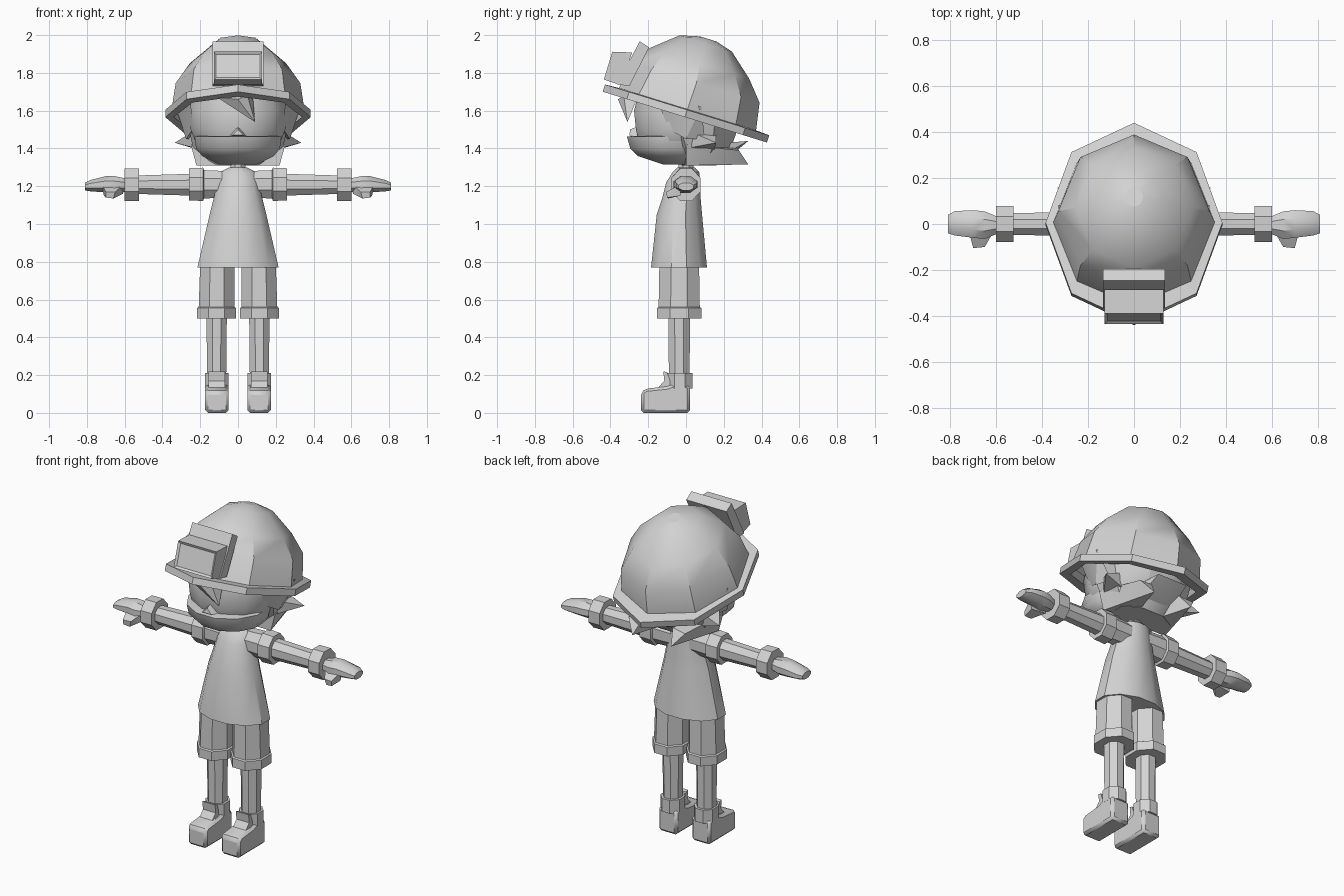
import bpy, bmesh, math
from mathutils import Matrix, Vector

cube = bpy.data.objects.get("Cube")
if cube:
    bpy.data.objects.remove(cube, do_unlink=True)

grey = bpy.data.materials.new("plain_grey")
grey.use_nodes = True
grey.diffuse_color = (0.65, 0.65, 0.65, 1)
grey.node_tree.nodes["Principled BSDF"].inputs["Base Color"].default_value = (0.65, 0.65, 0.65, 1)


def finish(name, bm, matrix=None, bevel=0, angle=35):
    """Turn a bmesh into a shaded object."""
    bmesh.ops.recalc_face_normals(bm, faces=bm.faces)
    if matrix:
        bm.transform(matrix)
    mesh = bpy.data.meshes.new(name)
    bm.to_mesh(mesh)
    bm.free()
    mesh.materials.append(grey)
    obj = bpy.data.objects.new(name, mesh)
    bpy.context.collection.objects.link(obj)
    bpy.ops.object.select_all(action='DESELECT')
    obj.select_set(True)
    bpy.context.view_layer.objects.active = obj
    bpy.ops.object.shade_smooth_by_angle(angle=math.radians(angle))
    if bevel:
        mod = obj.modifiers.new("soft_edges", 'BEVEL')
        mod.width, mod.segments = bevel, 1
    return obj


def loft(name, rings, n=8, axis='Z', half=True, caps=True, cyclic=False, side=1, matrix=None):
    """Skin rings (position, centre a, centre b, radius a, radius b) along an axis."""
    bm = bmesh.new()
    grow = 1 / math.cos(math.pi / n) if half else 1
    loops = []
    for p, ca, cb, ra, rb in rings:
        loop = []
        for i in range(n):
            t = math.tau * (i + 0.5 * half) / n
            a, b = ca + ra * grow * math.cos(t), cb + rb * grow * math.sin(t)
            co = (a, b, p) if axis == 'Z' else (p, a, b)
            loop.append(bm.verts.new((co[0] * side, co[1], co[2])))
        loops.append(loop)
    pairs = list(zip(loops, loops[1:]))
    if cyclic:
        pairs.append((loops[-1], loops[0]))
    for lo, hi in pairs:
        for i in range(n):
            j = (i + 1) % n
            bm.faces.new((lo[i], lo[j], hi[j], hi[i]))
    if caps:
        bm.faces.new(loops[0])
        bm.faces.new(loops[-1])
    return finish(name, bm, matrix)


def hull(name, points, side=1):
    """Convex solid around a few points."""
    bm = bmesh.new()
    for x, y, z in points:
        bm.verts.new((x * side, y, z))
    bmesh.ops.convex_hull(bm, input=bm.verts)
    return finish(name, bm, angle=25)


def prism(name, profile, x0, x1, bevel=0, recess=None):
    """Extrude a y-z outline across x; optionally sink the foremost face."""
    bm = bmesh.new()
    face = bm.faces.new([bm.verts.new((x0, y, z)) for y, z in profile])
    new = bmesh.ops.extrude_face_region(bm, geom=[face])["geom"]
    bmesh.ops.translate(bm, vec=(x1 - x0, 0, 0), verts=[v for v in new if isinstance(v, bmesh.types.BMVert)])
    bmesh.ops.recalc_face_normals(bm, faces=bm.faces)
    if recess:
        front = min(bm.faces, key=lambda f: f.normal.y)
        bmesh.ops.inset_region(bm, faces=[front], thickness=recess, depth=-recess / 2)
    return finish(name, bm, bevel=bevel)


# Shirt and neck
loft("shirt", [(.77, 0, -.037, .215, .148), (1.05, 0, -.035, .15, .12), (1.13, 0, -.025, .13, .103),
               (1.22, 0, -.015, .11, .09), (1.275, 0, 0, .095, .07), (1.30, 0, 0, .045, .045)], n=12)
loft("neck", [(1.26, 0, 0, .04, .04), (1.36, 0, 0, .04, .04)])

# Limbs, made once for each side
for s, word in ((1, "left"), (-1, "right")):
    loft(word + "_sleeve", [(.06, 0, 1.21, .06, .07), (.18, 0, 1.21, .062, .075), (.185, 0, 1.21, .076, .088),
                            (.26, 0, 1.21, .076, .085)], axis='X', side=s)
    loft(word + "_forearm", [(.24, 0, 1.208, .052, .058), (.56, 0, 1.208, .047, .048)], axis='X', side=s)
    loft(word + "_wristband", [(.525, 0, 1.208, .078, .085), (.60, 0, 1.208, .078, .085)], axis='X', side=s)
    loft(word + "_hand", [(.59, -.005, 1.205, .035, .035), (.65, -.005, 1.208, .06, .045),
                          (.70, 0, 1.21, .06, .043), (.78, .003, 1.203, .053, .03),
                          (.81, 0, 1.198, .04, .02)], axis='X', side=s)
    hull(word + "_thumb", [(.61, -.03, 1.21), (.72, -.03, 1.21), (.61, -.03, 1.16), (.71, -.03, 1.15),
                           (.65, -.10, 1.17), (.70, -.105, 1.17), (.66, -.095, 1.135), (.70, -.10, 1.14)], s)
    loft(word + "_shorts", [(.50, .113, -.036, .103, .118), (.555, .113, -.036, .103, .118),
                            (.56, .113, -.036, .095, .109), (.79, .11, -.036, .09, .105)], side=s)
    loft(word + "_shin", [(.14, .113, -.036, .05, .054), (.52, .113, -.036, .054, .058)], side=s)
    loft(word + "_sock", [(.13, .112, -.034, .063, .068), (.21, .112, -.034, .063, .068)], side=s)
    prism(word + "_shoe", [(.022, 0), (.022, .145), (-.06, .155), (-.10, .14), (-.215, .128), (-.238, .11),
                           (-.238, 0)], s * .049, s * .174, bevel=.015)
    prism(word + "_shoe_tongue", [(-.07, .13), (-.10, .215), (-.12, .22), (-.115, .17), (-.15, .13)],
          s * .07, s * .155)

# Head with jaw ledge and nose
loft("head", [(1.34, 0, -.04, .14, .13), (1.42, 0, -.03, .22, .215), (1.50, 0, -.02, .25, .245),
              (1.60, 0, -.02, .26, .255), (1.74, 0, 0, .24, .24)], n=12)
loft("jaw", [(1.315, 0, -.03, .10, .09), (1.36, 0, -.07, .19, .185), (1.40, 0, -.085, .222, .21),
             (1.462, 0, -.085, .23, .228), (1.467, 0, -.085, .20, .19)], n=12)
hull("nose", [(-.05, -.25, 1.46), (.05, -.25, 1.46), (0, -.25, 1.52), (-.03, -.30, 1.47), (.03, -.30, 1.47),
              (0, -.295, 1.50)])

# Hair: forelock, sideburns and swept back tufts
hull("forelock", [(-.11, -.33, 1.67), (.05, -.33, 1.68), (.09, -.31, 1.54), (0, -.36, 1.66), (.08, -.26, 1.66)])
loft("back_hair", [(1.31, 0, .07, .17, .09), (1.41, 0, .07, .24, .17), (1.60, 0, .05, .28, .26)], n=8)
hull("center_tuft", [(-.12, .10, 1.31), (.12, .10, 1.31), (-.14, .10, 1.42), (.14, .10, 1.42),
                     (-.10, .33, 1.44), (.10, .33, 1.44), (0, .27, 1.39)])
for s, word in ((1, "left"), (-1, "right")):
    hull(word + "_lower_tuft", [(.03, .0, 1.31), (.22, .0, 1.31), (.25, .0, 1.42), (.03, .05, 1.42),
                                (.13, .33, 1.315), (.19, .28, 1.39), (.10, .27, 1.40)], s)
    hull(word + "_side_tuft", [(.22, .0, 1.40), (.24, .02, 1.49), (.24, .16, 1.47), (.20, .15, 1.39),
                               (.335, .16, 1.43)], s)
    hull(word + "_sideburn", [(.25, -.15, 1.65), (.31, -.05, 1.66), (.33, .08, 1.62), (.25, .10, 1.45),
                              (.275, .0, 1.45), (.24, -.09, 1.50)], s)

# Helmet: faceted dome and brim, tilted back
tilt = Matrix.Translation((0, 0, 1.585)) @ Matrix.Rotation(-.3, 4, 'X')
loft("helmet_dome", [(0, 0, 0, .355, .385), (.17, 0, .005, .33, .35), (.275, 0, -.01, .255, .275),
                     (.385, 0, -.01, .13, .145), (.412, 0, -.005, .04, .045)],
     half=False, caps=False, matrix=tilt).data.polygons.update()
crown = bmesh.new()
bmesh.ops.create_circle(crown, cap_ends=True, segments=8, radius=.045)
finish("helmet_crown", crown, tilt @ Matrix.Translation((0, -.005, .412)) @ Matrix.Diagonal((.89, 1, 1, 1)))
loft("helmet_brim", [(.025, 0, 0, .34, .37), (.02, 0, 0, .385, .455), (-.02, 0, 0, .385, .455),
                     (-.02, 0, 0, .34, .37)], half=False, caps=False, cyclic=True, matrix=tilt)

# Helmet lamp and its mounting plate
prism("lamp_mount", [(-.245, 1.967), (-.195, 1.935), (-.30, 1.73), (-.365, 1.74)], -.135, .135)
prism("lamp", [(-.39, 1.912), (-.285, 1.908), (-.345, 1.735), (-.435, 1.765)], -.128, .128, recess=.018)
